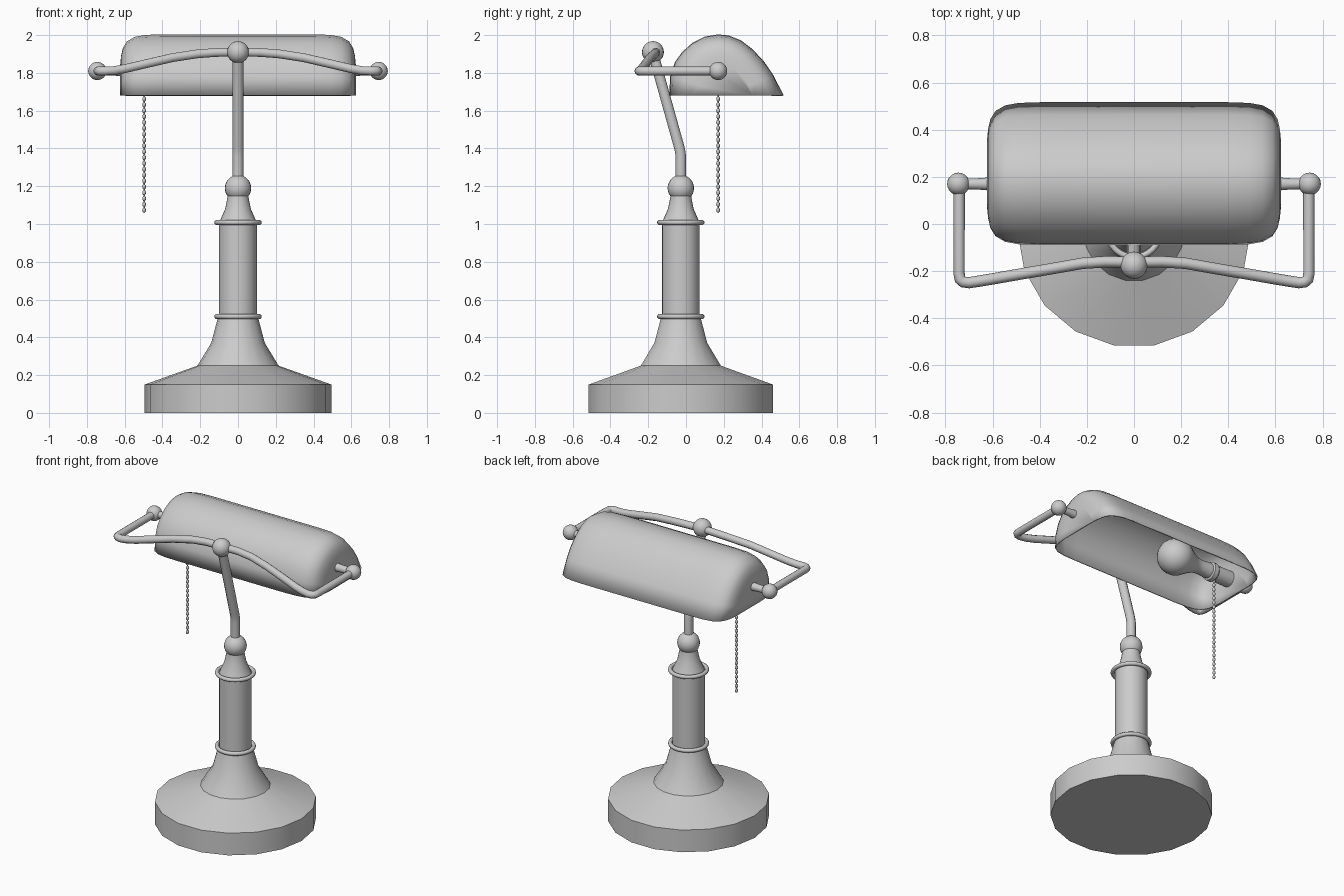
import bpy, bmesh, math
from mathutils import Matrix

if "Cube" in bpy.data.objects:
    bpy.data.objects.remove(bpy.data.objects["Cube"])

SY = -0.0275                      # stem axis
PIVOT_Y, PIVOT_Z = 0.17, 1.81     # axis through shade, bulb and pivots


def finish(name, bm, angle=35):
    bmesh.ops.recalc_face_normals(bm, faces=bm.faces)
    me = bpy.data.meshes.new(name)
    bm.to_mesh(me)
    bm.free()
    ob = bpy.data.objects.new(name, me)
    bpy.context.collection.objects.link(ob)
    bpy.ops.object.select_all(action='DESELECT')
    ob.select_set(True)
    bpy.context.view_layer.objects.active = ob
    bpy.ops.object.shade_smooth_by_angle(angle=math.radians(angle))
    return ob


def lathe(name, profile, n=24, loc=(0, 0, 0), along_x=False):
    """Closed solid of revolution from (radius, height) points."""
    bm = bmesh.new()
    rings = [[bm.verts.new((r * math.cos(2 * math.pi * i / n),
                            r * math.sin(2 * math.pi * i / n), h))
              for i in range(n)] for r, h in profile]
    for a, b in zip(rings, rings[1:]):
        for i in range(n):
            j = (i + 1) % n
            bm.faces.new((a[i], a[j], b[j], b[i]))
    bm.faces.new(rings[0])
    bm.faces.new(rings[-1])
    m = Matrix.Translation(loc)
    if along_x:
        m = m @ Matrix.Rotation(math.pi / 2, 4, 'Y')
    bm.transform(m)
    return finish(name, bm)


def ball(name, r, loc):
    bm = bmesh.new()
    bmesh.ops.create_uvsphere(bm, u_segments=20, v_segments=14, radius=r,
                              matrix=Matrix.Translation(loc))
    return finish(name, bm)


def ring(name, r, thick, z):
    bpy.ops.mesh.primitive_torus_add(location=(0, SY, z), major_radius=r, minor_radius=thick,
                                     major_segments=32, minor_segments=10)
    bpy.context.object.name = name
    bpy.ops.object.shade_smooth()


def tube(name, pts, r):
    cu = bpy.data.curves.new(name, 'CURVE')
    cu.dimensions = '3D'
    cu.bevel_depth = r
    cu.bevel_resolution = 3
    cu.use_fill_caps = True
    sp = cu.splines.new('POLY')
    sp.points.add(len(pts) - 1)
    for p, co in zip(sp.points, pts):
        p.co = (*co, 1)
    ob = bpy.data.objects.new(name, cu)
    bpy.context.collection.objects.link(ob)
    bpy.ops.object.select_all(action='DESELECT')
    ob.select_set(True)
    bpy.context.view_layer.objects.active = ob
    bpy.ops.object.convert(target='MESH')
    bpy.ops.object.shade_smooth_by_angle(angle=math.radians(40))


# Foot, column and neck
lathe("base", [(.495, 0), (.495, .15), (.215, .25), (.142, .37), (.105, .51)], 18, (0, SY, 0))
lathe("column", [(.1, .5), (.1, 1.01)], 24, (0, SY, 0))
lathe("neck", [(.1, 1.005), (.092, 1.025), (.068, 1.08), (.056, 1.14), (.052, 1.19)], 24, (0, SY, 0))
ring("lower_collar", .113, .013, .51)
ring("upper_collar", .113, .013, 1.008)
ball("neck_ball", .07, (0, SY, 1.19))

# Bent pole
tube("pole", [(0, SY, 1.2), (0, SY, 1.36), (0, -.032, 1.39), (0, -.041, 1.425), (0, -.175, 1.905)], .029)
ball("pole_ball", .058, (0, -.175, 1.91))

# Yoke arm, mirrored about the pole
half = [(.12, -.16, 1.908), (.22, -.167, 1.9), (.35, -.19, 1.88), (.48, -.212, 1.85),
        (.6, -.233, 1.822), (.66, -.243, 1.812), (.7, -.249, 1.81), (.725, -.246, 1.81),
        (.738, -.235, 1.81), (.742, -.21, 1.81), (.742, PIVOT_Y, 1.81)]
tube("yoke_arm", [(-x, y, z) for x, y, z in reversed(half)] + [(0, -.162, 1.91)] + half, .024)
for s, side in ((1, "right"), (-1, "left")):
    ball(side + "_pivot_ball", .048, (s * .745, PIVOT_Y, PIVOT_Z))
    lathe(side + "_pivot_pin", [(.028, s * .61), (.024, s * .66), (.022, s * .73)], 16,
          (0, PIVOT_Y, PIVOT_Z), True)

# Hollow shade lofted along x, shrinking towards the rounded ends
section = [(-.085, 1.68), (-.08, 1.78), (-.055, 1.855), (-.02, 1.905), (.035, 1.955), (.1, 1.988),
           (.17, 2.0), (.225, 1.994), (.29, 1.968), (.35, 1.922), (.41, 1.858), (.46, 1.784), (.513, 1.68)]
ends = [(.4, 0), (.49, .003), (.545, .013), (.585, .036), (.606, .07), (.615, .11), (.62, .16)]
stations = [(-x, d) for x, d in reversed(ends)] + [(0, 0)] + ends
bm = bmesh.new()
rows = [[bm.verts.new((x, .214 + (y - .214) * (1 - d / .298), 1.68 + (z - 1.68) * (1 - d / .32)))
         for y, z in section] for x, d in stations]
for a, b in zip(rows, rows[1:]):
    for i in range(len(section) - 1):
        bm.faces.new((a[i], a[i + 1], b[i + 1], b[i]))
bm.faces.new(rows[0])
bm.faces.new(rows[-1])
shade = finish("shade", bm, 45)
mod = shade.modifiers.new("thickness", 'SOLIDIFY')
mod.thickness = .008
mod.offset = 0

# Bulb and socket along the pivot axis
axis = (0, PIVOT_Y, PIVOT_Z)
bulb = [(.05, -.44), (.045, -.38), (.05, -.34), (.068, -.3)]
bulb += [(.115 * math.sin(a), -.19 - .115 * math.cos(a))
         for a in (math.radians(d) for d in (50, 65, 80, 95, 110, 125, 140, 155, 168, 178))]
lathe("bulb", bulb, 24, axis, True)
lathe("socket", [(.052, -.62), (.052, -.5), (.06, -.49), (.06, -.46), (.048, -.455), (.048, -.42)],
      24, axis, True)

# Beaded pull chain
bm = bmesh.new()
for i in range(23):
    bmesh.ops.create_uvsphere(bm, u_segments=8, v_segments=6, radius=.01,
                              matrix=Matrix.Translation((-.497, PIVOT_Y, 1.073 + i * .031))
                              @ Matrix.Diagonal((1, 1, 1.4, 1)))
finish("chain_beads", bm, 60)
tube("chain_cord", [(-.497, PIVOT_Y, 1.065), (-.497, PIVOT_Y, 1.78)], .004)
